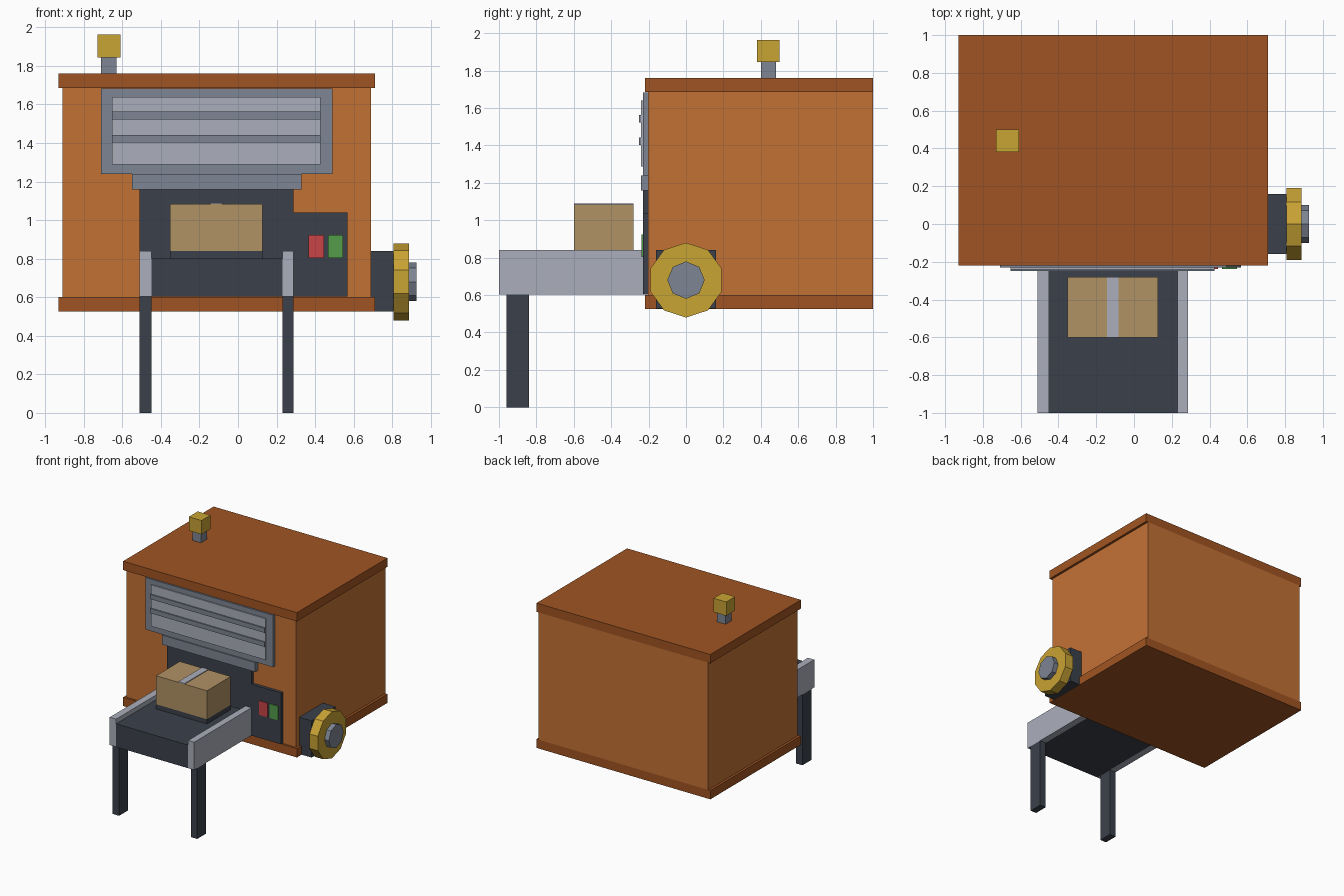
import bpy, math

if "Cube" in bpy.data.objects:
    bpy.data.objects.remove(bpy.data.objects["Cube"])


def material(name, rgb):
    m = bpy.data.materials.new(name)
    lin = [(c / 255 / 12.92) if c / 255 <= 0.04045 else ((c / 255 + 0.055) / 1.055) ** 2.4 for c in rgb]
    m.diffuse_color = (*lin, 1)
    m.use_nodes = True
    m.node_tree.nodes["Principled BSDF"].inputs["Base Color"].default_value = m.diffuse_color
    return m


ORANGE = material("orange", (196, 113, 53))
RUST = material("rust", (160, 84, 34))
GREY = material("grey", (125, 133, 147))
LIGHT = material("light_grey", (171, 175, 187))
DARK = material("dark_slate", (59, 65, 75))
TAN = material("cardboard", (176, 146, 101))
GOLD = material("gold", (201, 163, 52))
RED = material("red", (200, 67, 70))
GREEN = material("green", (84, 156, 74))


def box(name, x, y, z, mat):
    """Box from (min, max) ranges on each axis."""
    verts = [(a, b, c) for c in z for b in y for a in x]
    faces = [(0, 2, 3, 1), (4, 5, 7, 6), (0, 1, 5, 4),
             (2, 6, 7, 3), (0, 4, 6, 2), (1, 3, 7, 5)]
    me = bpy.data.meshes.new(name)
    me.from_pydata(verts, [], faces)
    me.materials.append(mat)
    ob = bpy.data.objects.new(name, me)
    bpy.context.collection.objects.link(ob)
    return ob


def disc(name, sides, radius, x, z, mat):
    """Faceted disc along x, with a vertex pointing straight up."""
    ring = [(radius * math.sin(2 * math.pi * i / sides),
             z + radius * math.cos(2 * math.pi * i / sides)) for i in range(sides)]
    verts = [(a, p, q) for a in x for p, q in ring]
    faces = [tuple(range(sides)), tuple(reversed(range(sides, 2 * sides)))]
    for i in range(sides):
        j = (i + 1) % sides
        faces.append((i, i + sides, j + sides, j))
    me = bpy.data.meshes.new(name)
    me.from_pydata(verts, [], [tuple(reversed(f)) for f in faces])
    me.materials.append(mat)
    ob = bpy.data.objects.new(name, me)
    bpy.context.collection.objects.link(ob)
    return ob


# Cabinet with top and bottom trim slabs
box("cabinet", (-0.91, 0.69), (-0.203, 1), (0.60, 1.685), ORANGE)
for name, z in (("bottom_trim", (0.525, 0.60)), ("top_trim", (1.685, 1.76))):
    box(name, (-0.93, 0.71), (-0.22, 1), z, RUST)

# Front vent, slats and hood
box("vent_frame", (-0.71, 0.49), (-0.23, -0.203), (1.24, 1.683), GREY)
box("vent_panel", (-0.653, 0.427), (-0.24, -0.23), (1.288, 1.64), LIGHT)
for i, z in enumerate((1.403, 1.523)):
    box(f"vent_slat_{i + 1}", (-0.653, 0.427), (-0.25, -0.24), (z, z + 0.04), GREY)
box("vent_hood", (-0.55, 0.33), (-0.24, -0.203), (1.16, 1.24), GREY)

# Outlet panel and control panel with buttons
box("outlet_panel", (-0.51, 0.287), (-0.23, -0.203), (0.603, 1.16), DARK)
box("control_panel", (0.287, 0.567), (-0.23, -0.203), (0.603, 1.04), DARK)
box("red_button", (0.367, 0.446), (-0.238, -0.23), (0.803, 0.923), RED)
box("green_button", (0.466, 0.545), (-0.238, -0.23), (0.803, 0.923), GREEN)

# Conveyor with side rails and legs
box("conveyor_belt", (-0.45, 0.23), (-1, -0.23), (0.603, 0.80), DARK)
for side, x in (("left", (-0.51, -0.45)), ("right", (0.23, 0.287))):
    box(side + "_rail", x, (-1, -0.23), (0.603, 0.84), LIGHT)
    box(side + "_leg", x, (-0.96, -0.84), (0, 0.603), DARK)

# Parcel with tape, on a low carrier
box("parcel_carrier", (-0.353, 0.127), (-0.6, -0.28), (0.80, 0.84), DARK)
box("parcel", (-0.353, 0.127), (-0.6, -0.28), (0.84, 1.083), TAN)
box("parcel_tape", (-0.143, -0.083), (-0.6, -0.28), (1.083, 1.089), LIGHT)

# Side drive with faceted wheel and hub
box("drive_block", (0.69, 0.807), (-0.16, 0.16), (0.527, 0.84), DARK)
disc("drive_wheel", 10, 0.2, (0.807, 0.886), 0.68, GOLD)
disc("wheel_hub", 8, 0.1, (0.886, 0.927), 0.68, GREY)

# Roof lamp
box("lamp_stem", (-0.71, -0.63), (0.40, 0.48), (1.76, 1.845), GREY)
box("lamp", (-0.73, -0.61), (0.38, 0.50), (1.845, 1.963), GOLD)
